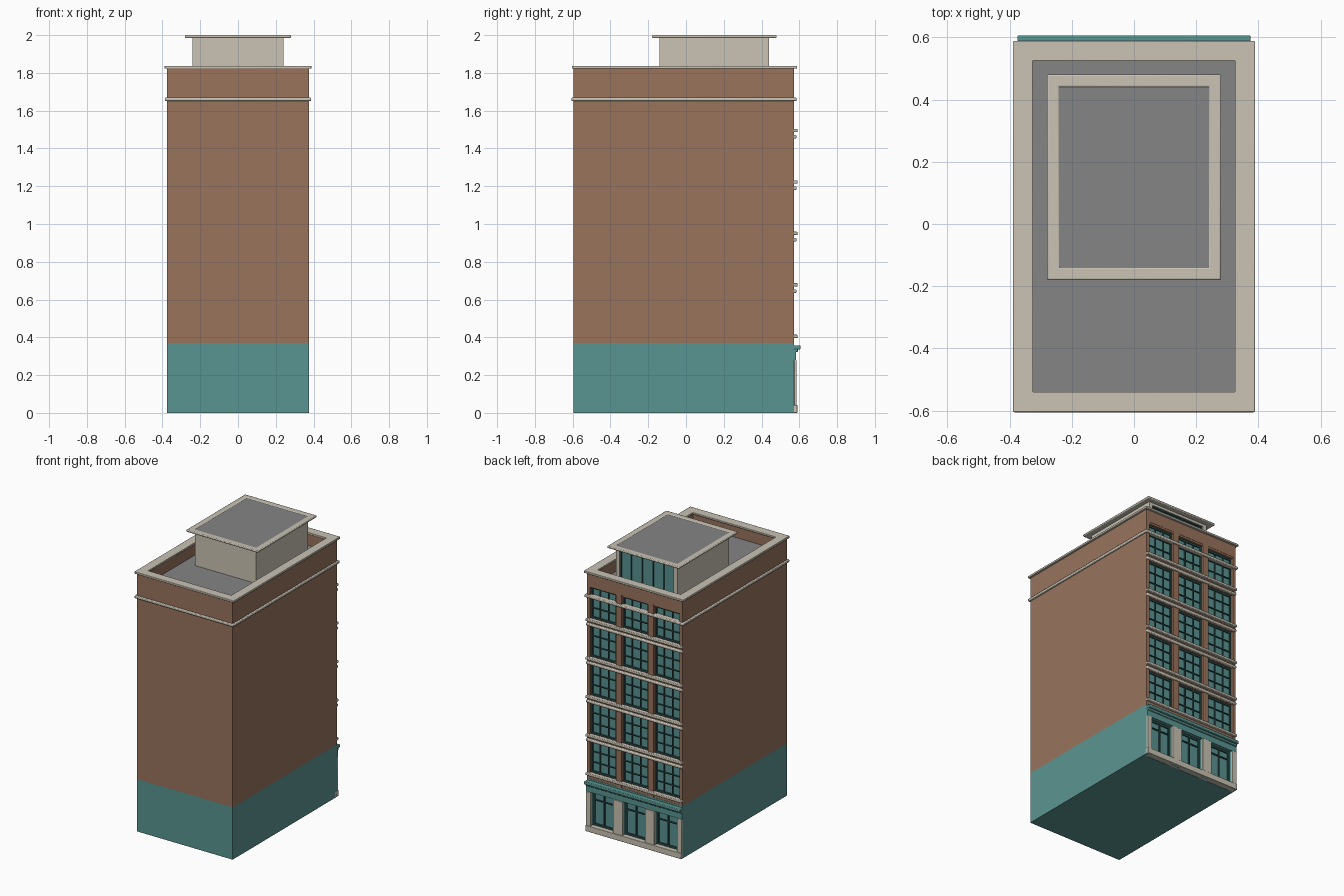
import bpy, bmesh

if "Cube" in bpy.data.objects:
    bpy.data.objects.remove(bpy.data.objects["Cube"], do_unlink=True)


def material(name, rgb):
    m = bpy.data.materials.new(name)
    m.use_nodes = True
    m.diffuse_color = (*rgb, 1)
    m.node_tree.nodes["Principled BSDF"].inputs["Base Color"].default_value = (*rgb, 1)
    return m


BRICK = material("brick", (0.315, 0.172, 0.108))
TEAL = material("teal paint", (0.102, 0.30, 0.283))
GLASS = material("teal glass", (0.10, 0.29, 0.28))
STONE = material("pale stone", (0.585, 0.546, 0.456))
GREY = material("roof grey", (0.238, 0.234, 0.24))
DARK = material("dark window frame", (0.025, 0.07, 0.07))


def boxes(name, mat, items, bevel=0):
    """One object made of boxes, each given as x, y and z ranges."""
    bm = bmesh.new()
    for x, y, z in items:
        verts = bmesh.ops.create_cube(bm, size=1)["verts"]
        for v in verts:
            for axis, (lo, hi) in enumerate((x, y, z)):
                v.co[axis] = lo if v.co[axis] < 0 else hi
    mesh = bpy.data.meshes.new(name)
    bm.to_mesh(mesh)
    bm.free()
    mesh.materials.append(mat)
    ob = bpy.data.objects.new(name, mesh)
    bpy.context.collection.objects.link(ob)
    if bevel:
        mod = ob.modifiers.new("edge rounding", "BEVEL")
        mod.width, mod.segments = bevel, 2
    return ob


def ring(name, mat, x, y, z, width, bevel=0):
    """Rectangular frame lying flat, with one wall thickness all round."""
    bm = bmesh.new()
    loops = []
    for h in z:
        for inset in (0, width):
            a, b = x[0] + inset, x[1] - inset
            c, d = y[0] + inset, y[1] - inset
            loops.append([bm.verts.new(p) for p in ((a, c, h), (b, c, h), (b, d, h), (a, d, h))])
    low_out, low_in, top_out, top_in = loops
    for p, q in ((low_out, top_out), (top_out, top_in), (top_in, low_in), (low_in, low_out)):
        for i in range(4):
            j = (i + 1) % 4
            bm.faces.new((p[i], p[j], q[j], q[i]))
    bmesh.ops.recalc_face_normals(bm, faces=bm.faces)
    mesh = bpy.data.meshes.new(name)
    bm.to_mesh(mesh)
    bm.free()
    mesh.materials.append(mat)
    ob = bpy.data.objects.new(name, mesh)
    bpy.context.collection.objects.link(ob)
    if bevel:
        mod = ob.modifiers.new("edge rounding", "BEVEL")
        mod.width, mod.segments = bevel, 2
    return ob


def around(c, r):
    return (c - r, c + r)


def grid_bars(x, z, y, cols, rows, t, edge):
    """Window bars: outer frame plus evenly spaced dividers."""
    out = []
    for i in range(cols + 1):
        w = edge if i in (0, cols) else t
        c = x[0] + (x[1] - x[0]) * i / cols
        c = min(max(c, x[0] + w), x[1] - w)
        out.append((around(c, w), y, z))
    for i in range(rows + 1):
        w = edge if i in (0, rows) else t
        c = z[0] + (z[1] - z[0]) * i / rows
        c = min(max(c, z[0] + w), z[1] - w)
        out.append((x, y, around(c, w)))
    return out


W = 0.375                      # half width
FRONT, CORE, FACE = -0.595, 0.545, 0.573
BASE, DECK, TOP = 0.37, 1.737, 1.822
BAYS = (-0.25, 0, 0.25)
FULL = (-W, W)
PITCH, SILL, TALL, HALF = 0.2725, 0.412, 0.222, 0.102

# Main masses
boxes("ground_floor_block", TEAL, [(FULL, (FRONT, CORE), (0, BASE))])
boxes("brick_tower", BRICK, [(FULL, (FRONT, CORE), (BASE, DECK))])
ring("brick_parapet", BRICK, FULL, (FRONT, FACE), (DECK, TOP), 0.045)
boxes("roof_deck", GREY, [((-0.335, 0.335), (-0.555, 0.532), (DECK, DECK + 0.006))])

# Brick piers and spandrels of the window facade
rows = [SILL + i * PITCH for i in range(5)]
piers = [(around(s * 0.125, 0.125 - HALF), (CORE, FACE), (BASE, DECK)) for s in (-1, 1)]
piers += [((-W, -0.25 - HALF), (CORE, FACE), (BASE, DECK)),
          ((0.25 + HALF, W), (CORE, FACE), (BASE, DECK))]
boxes("brick_piers", BRICK, piers)
spandrels = []
for i, z in enumerate(rows):
    low = BASE if i == 0 else rows[i - 1] + TALL
    spandrels += [(around(b, HALF), (CORE, FACE - 0.002), (low, z)) for b in BAYS]
spandrels += [(around(b, HALF), (CORE, FACE - 0.002), (rows[-1] + TALL, DECK)) for b in BAYS]
boxes("brick_spandrels", BRICK, spandrels)

# Upper windows
panes, bars = [], []
for z in rows:
    for b in BAYS:
        panes.append((around(b, HALF), (CORE, CORE + 0.004), (z, z + TALL)))
        bars += grid_bars(around(b, HALF), (z, z + TALL), (CORE, CORE + 0.012), 3, 3, 0.003, 0.006)
boxes("upper_window_glass", GLASS, panes)
boxes("upper_window_bars", DARK, bars)

# Stone ledges under each row of windows
boxes("sill_ledges", STONE,
      [(FULL, (FACE - 0.01, 0.59), (z - 0.016, z + 0.002)) for z in rows], 0.004)
boxes("lower_ledges", STONE,
      [(FULL, (FACE - 0.01, 0.585), (z - 0.05, z - 0.03)) for z in rows[1:]], 0.006)

# Stone bands round the top
boxes("upper_band", STONE, [((-0.387, 0.387), (-0.606, 0.585), (1.65, 1.669))], 0.005)
ring("parapet_cap", STONE, (-0.389, 0.389), (-0.604, 0.588), (TOP, 1.837), 0.064, 0.003)

# Shop front
shop = 0.0875
walls = [(around(s * 0.125, 0.125 - shop), (CORE, FACE), (0, BASE)) for s in (-1, 1)]
walls += [((-W, -0.25 - shop), (CORE, FACE), (0, BASE)),
          ((0.25 + shop, W), (CORE, FACE), (0, BASE)),
          (FULL, (CORE, FACE), (0.28, BASE))]
boxes("shop_front_walls", TEAL, walls)
columns = [(x, (FACE, 0.586), (0.04, 0.28)) for x, _, _ in walls[:4]]
boxes("stone_columns", STONE, columns, 0.002)
boxes("stone_plinth", STONE, [(FULL, (CORE, 0.59), (0, 0.042))], 0.003)
boxes("shop_cornice", TEAL, [(FULL, (FACE - 0.01, 0.606), (0.336, 0.358)),
                             (FULL, (FACE - 0.01, 0.592), (0.322, 0.338))], 0.004)
boxes("shop_fascia", TEAL, [(FULL, (FACE - 0.01, 0.582), (0.28, 0.324))])
shop_glass, shop_bars = [], []
for b in BAYS:
    x = around(b, shop)
    shop_glass.append((x, (CORE, CORE + 0.004), (0.042, 0.28)))
    shop_bars += grid_bars(x, (0.042, 0.28), (CORE, CORE + 0.012), 2, 1, 0.004, 0.007)
    shop_bars.append((x, (CORE, CORE + 0.012), around(0.222, 0.004)))
boxes("shop_glass", GLASS, shop_glass)
boxes("shop_window_bars", DARK, shop_bars)

# Rooftop house with a glazed back wall
boxes("roof_house", STONE, [
    ((-0.24, 0.24), (-0.14, 0.42), (DECK, 1.988)),
    ((-0.24, -0.212), (0.42, 0.44), (DECK, 1.988)),
    ((0.212, 0.24), (0.42, 0.44), (DECK, 1.988)),
    ((-0.212, 0.212), (0.42, 0.44), (1.97, 1.988))])
boxes("roof_house_glass", GLASS, [((-0.212, 0.212), (0.42, 0.425), (DECK, 1.97))])
boxes("roof_house_bars", DARK,
      grid_bars((-0.212, 0.212), (DECK, 1.97), (0.42, 0.432), 5, 1, 0.003, 0.004))
ring("roof_house_eaves", STONE, (-0.28, 0.28), (-0.18, 0.48), (1.985, 2.0), 0.04, 0.005)
boxes("roof_house_roof", GREY, [((-0.241, 0.241), (-0.141, 0.441), (1.988, 1.997))])

# Smooth the rounded trims, keeping sharp edges
bpy.ops.object.select_all(action="DESELECT")
for ob in bpy.context.collection.objects:
    if ob.type == "MESH" and ob.modifiers:
        ob.select_set(True)
        bpy.context.view_layer.objects.active = ob
bpy.ops.object.shade_smooth_by_angle()
